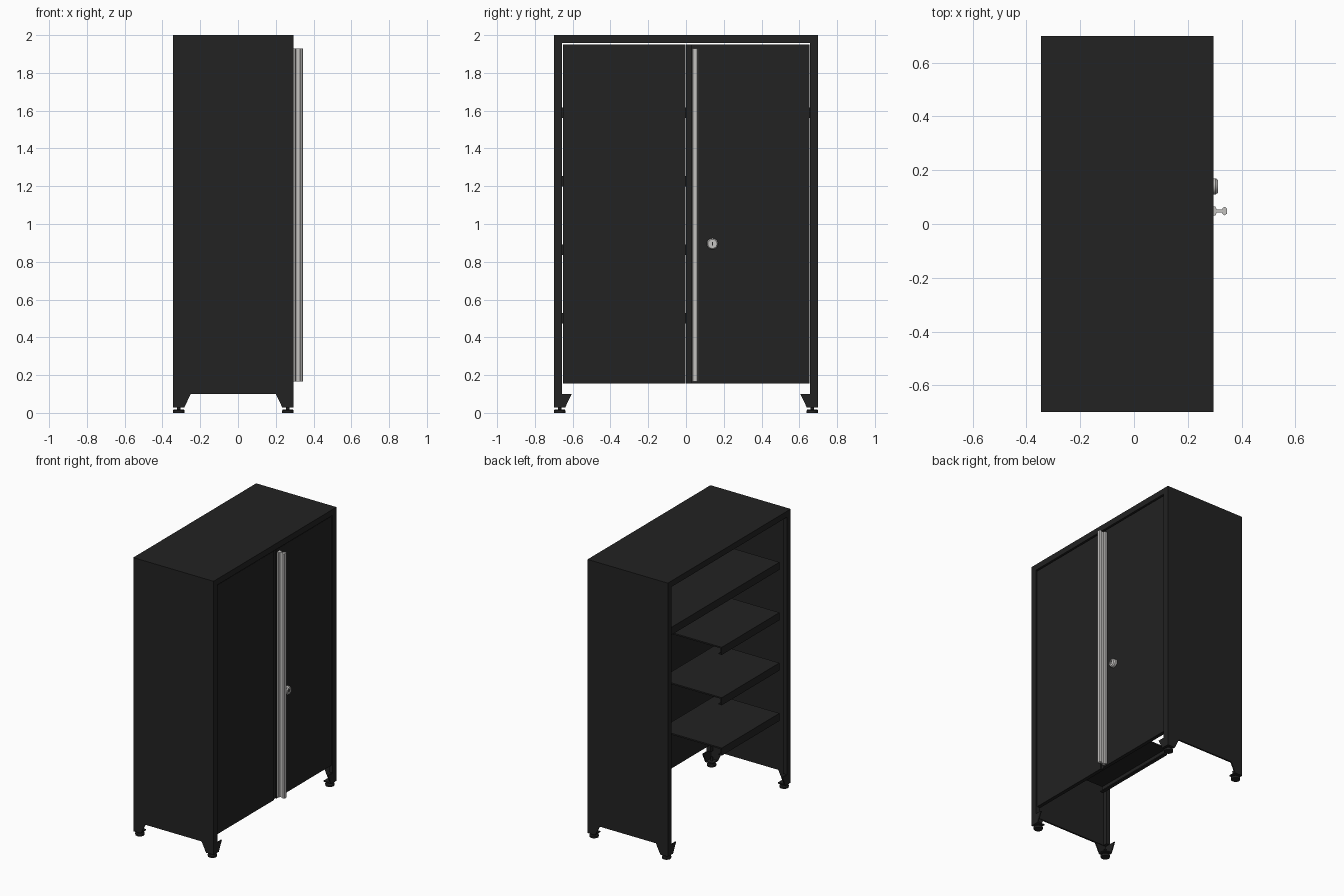
import bpy, bmesh, math
from mathutils import Matrix, Vector

if "Cube" in bpy.data.objects:
    bpy.data.objects.remove(bpy.data.objects["Cube"])


def material(name, colour, rough, metal=0.0):
    m = bpy.data.materials.new(name)
    m.use_nodes = True
    m.diffuse_color = (*colour, 1)
    shader = m.node_tree.nodes["Principled BSDF"]
    shader.inputs["Base Color"].default_value = (*colour, 1)
    shader.inputs["Roughness"].default_value = rough
    return m


BLACK = material("black painted steel", (0.016, 0.016, 0.016), 0.5)
SILVER = material("brushed silver", (0.55, 0.54, 0.53), 0.4)


def finish(name, bm, mat, smooth=False):
    bmesh.ops.recalc_face_normals(bm, faces=bm.faces)
    mesh = bpy.data.meshes.new(name)
    bm.to_mesh(mesh)
    bm.free()
    mesh.materials.append(mat)
    ob = bpy.data.objects.new(name, mesh)
    bpy.context.collection.objects.link(ob)
    if smooth:
        bpy.ops.object.select_all(action='DESELECT')
        ob.select_set(True)
        bpy.context.view_layer.objects.active = ob
        bpy.ops.object.shade_smooth_by_angle(angle=math.radians(35))
    return ob


def add_box(bm, x, y, z):
    """Box from three (low, high) ranges."""
    size = [b - a for a, b in (x, y, z)]
    mid = Vector([(a + b) / 2 for a, b in (x, y, z)])
    bmesh.ops.create_cube(bm, size=1, matrix=Matrix.Translation(mid) @ Matrix.Diagonal((*size, 1)))


def boxes(name, parts, mat=BLACK):
    bm = bmesh.new()
    for p in parts:
        add_box(bm, *p)
    return finish(name, bm, mat)


def prism(bm, points, offset):
    """Extrude a flat polygon along an offset vector."""
    face = bm.faces.new([bm.verts.new(p) for p in points])
    ext = bmesh.ops.extrude_face_region(bm, geom=[face])["geom"]
    bmesh.ops.translate(bm, vec=offset, verts=[v for v in ext if isinstance(v, bmesh.types.BMVert)])


def lathe(name, profile, centre, mat, axis='Z', steps=24):
    """Spin (radius, height) points about an axis."""
    bm = bmesh.new()
    verts = [bm.verts.new((r, 0, h)) for r, h in profile]
    edges = [bm.edges.new(pair) for pair in zip(verts, verts[1:])]
    bmesh.ops.spin(bm, geom=verts + edges, cent=(0, 0, 0), axis=(0, 0, 1),
                   angle=math.tau, steps=steps)
    bmesh.ops.remove_doubles(bm, verts=bm.verts, dist=0.0001)
    if axis == 'X':
        bm.transform(Matrix.Rotation(math.pi / 2, 4, 'Y'))
    bm.transform(Matrix.Translation(centre))
    return finish(name, bm, mat, True)


BACK, FACE, HALF, BASE, TOP = -0.345, 0.295, 0.70, 0.10, 2.0
INNER, SHEET = 0.657, 0.012


def span(a, b):
    return (min(a, b), max(a, b))


# Side panels with a folded post at each upright edge
for s, label in ((-1, "front"), (1, "rear")):
    post = span(s * INNER, s * HALF)
    boxes(label + "_side_panel", [
        ((BACK, FACE), span(s * (HALF - SHEET), s * HALF), (BASE, TOP)),
        ((BACK, BACK + 0.03), post, (BASE, TOP)),
        ((FACE - 0.03, FACE), post, (BASE, TOP))])

# Top panel with folded rails
boxes("top_panel", [
    ((BACK, FACE), (-HALF, HALF), (TOP - SHEET, TOP)),
    ((BACK, BACK + 0.03), (-HALF, HALF), (1.957, TOP)),
    ((FACE - 0.03, FACE), (-HALF, HALF), (1.957, TOP))])

# Doors and the recessed strip where they meet
DOOR = (0.262, 0.288)
DOOR_Z = (0.155, 1.95)
boxes("front_door", [(DOOR, (-0.652, -0.002), DOOR_Z)])
boxes("rear_door", [(DOOR, (0.028, 0.655), DOOR_Z),
                    ((0.262, 0.28), (0.001, 0.028), DOOR_Z)])

# Shelves: thin tray with folded lips; only the highest runs full width
for i, z in enumerate((1.617, 1.254, 0.891, 0.528)):
    y = (-INNER, INNER if i == 0 else 0.0)
    lo, hi, drop = -0.285, 0.215, z - 0.055
    boxes("shelf_%d" % (i + 1), [
        ((lo, hi), y, (z - 0.01, z)),
        ((lo, lo + 0.008), y, (drop, z)),
        ((hi - 0.008, hi), y, (drop, z)),
        ((lo, lo + 0.025), y, (drop, drop + 0.008)),
        ((hi - 0.025, hi), y, (drop, drop + 0.008))])

# Long pull handle, a T-shaped extrusion
half = [(0.286, 0.017), (0.303, 0.017), (0.307, 0.006), (0.327, 0.006),
        (0.331, 0.013), (0.338, 0.016), (0.345, 0.010)]
outline = half + [(x, -w) for x, w in reversed(half)]
bm = bmesh.new()
prism(bm, [(x, 0.048 + w, 0.165) for x, w in outline], (0, 0, 1.765))
finish("pull_handle", bm, SILVER, True)

# Lock
LOCK = (0.286, 0.14, 0.895)
lathe("lock_body", [(0, 0), (0.03, 0), (0.03, 0.018), (0.024, 0.026), (0.015, 0.026),
                    (0.015, 0.022), (0, 0.022)], LOCK, SILVER, 'X')
boxes("lock_keyhole", [((0.307, 0.310), (0.137, 0.143), (0.885, 0.905))])

# Corner legs: tapered angle brackets on levelling feet
for cx, sx, xl in ((BACK, 1, "back"), (FACE, -1, "door")):
    for sy, yl in ((-1, "front"), (1, "rear")):
        cy = sy * HALF
        label = "%s_%s_" % (yl, xl)
        bm = bmesh.new()
        taper = [(0, BASE), (0.095, BASE), (0.06, 0.028), (0, 0.028)]
        prism(bm, [(cx + sx * d, cy, z) for d, z in taper], (0, -sy * 0.008, 0))
        prism(bm, [(cx, cy - sy * d, z) for d, z in taper], (sx * 0.008, 0, 0))
        add_box(bm, span(cx, cx + sx * 0.06), span(cy, cy - sy * 0.06), (0.028, 0.036))
        finish(label + "leg_bracket", bm, BLACK)
        lathe(label + "foot", [(0, 0), (0.03, 0), (0.031, 0.012), (0.026, 0.019),
                               (0.009, 0.019), (0.009, 0.06), (0, 0.06)],
              (cx + sx * 0.031, cy - sy * 0.031, 0), BLACK)
